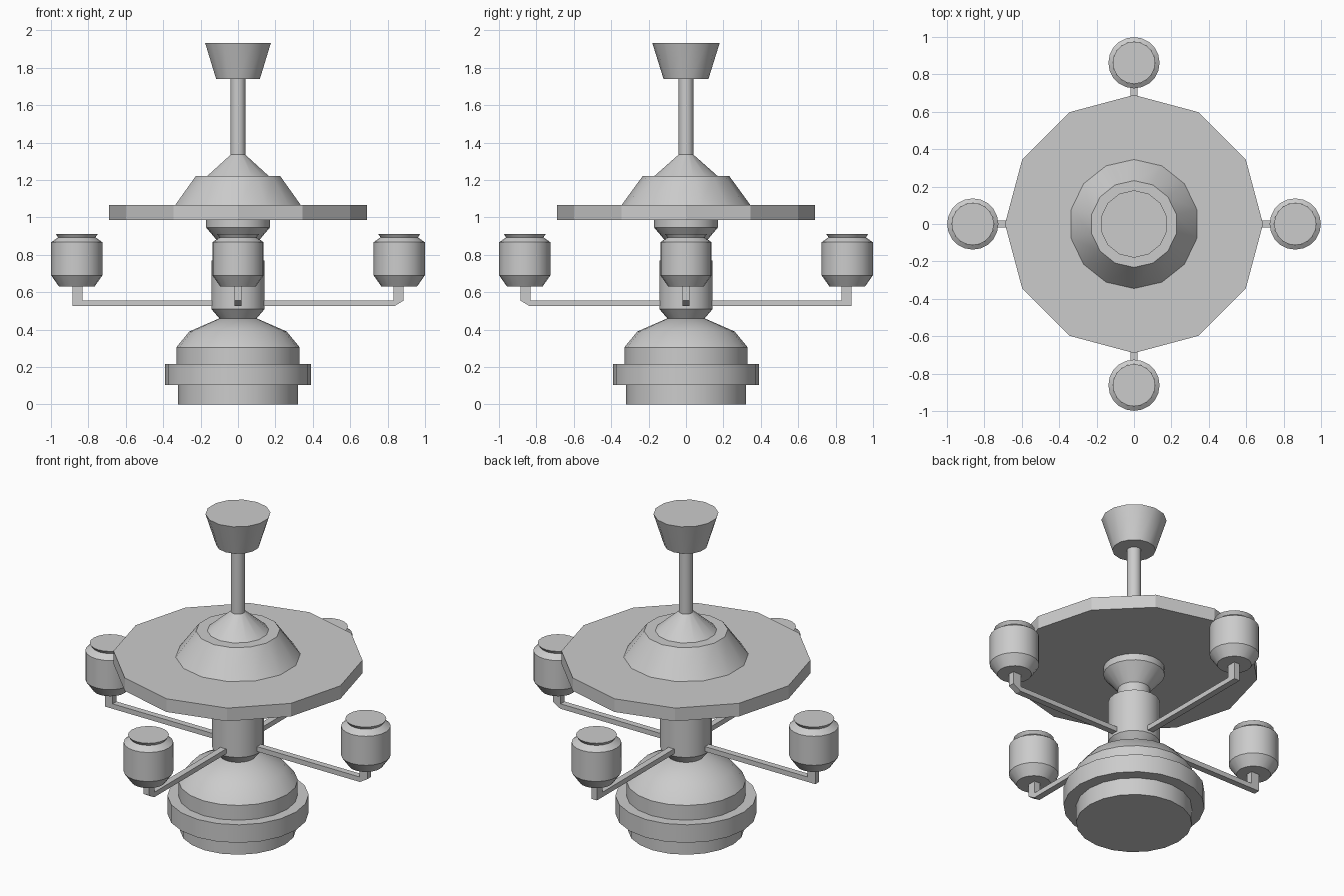
import bpy, bmesh
from math import sin, cos, pi, radians
from mathutils import Matrix

if "Cube" in bpy.data.objects:
    bpy.data.objects.remove(bpy.data.objects["Cube"])


def finish(name, bm, smooth=30):
    bmesh.ops.recalc_face_normals(bm, faces=bm.faces)
    mesh = bpy.data.meshes.new(name)
    bm.to_mesh(mesh)
    bm.free()
    ob = bpy.data.objects.new(name, mesh)
    bpy.context.collection.objects.link(ob)
    if smooth:
        bpy.ops.object.select_all(action='DESELECT')
        ob.select_set(True)
        bpy.context.view_layer.objects.active = ob
        bpy.ops.object.shade_smooth_by_angle(angle=radians(smooth))
    return ob


def lathe(name, profile, sides=20, centre=(0, 0), smooth=29):
    """Closed turned solid from (radius, z) points, bottom to top."""
    bm = bmesh.new()
    rings = []
    for r, z in profile:
        rings.append([bm.verts.new((centre[0] + r * cos(pi / 2 + 2 * pi * i / sides),
                                    centre[1] + r * sin(pi / 2 + 2 * pi * i / sides), z))
                      for i in range(sides)])
    for a, b in zip(rings, rings[1:]):
        for i in range(sides):
            j = (i + 1) % sides
            bm.faces.new((a[i], a[j], b[j], b[i]))
    bm.faces.new(rings[0])
    bm.faces.new(rings[-1])
    return finish(name, bm, smooth)


def arm(name, outline, angle, half=0.019):
    """Bent bar: side outline (distance, z) given thickness, turned about z."""
    bm = bmesh.new()
    face = bm.faces.new([bm.verts.new((x, -half, z)) for x, z in outline])
    ext = bmesh.ops.extrude_face_region(bm, geom=[face])['geom']
    bmesh.ops.translate(bm, vec=(0, 2 * half, 0),
                        verts=[g for g in ext if isinstance(g, bmesh.types.BMVert)])
    bmesh.ops.rotate(bm, verts=bm.verts, matrix=Matrix.Rotation(angle, 3, 'Z'))
    return finish(name, bm, 0)


# Stepped lower bowl
lathe("base_bowl", [(0.32, 0), (0.32, 0.105), (0.39, 0.105), (0.39, 0.215),
                    (0.33, 0.215), (0.33, 0.305), (0.26, 0.39), (0.10, 0.46)])

# Central column with flared neck
lathe("column", [(0.10, 0.46), (0.143, 0.51), (0.143, 0.77), (0.09, 0.77),
                 (0.09, 0.85), (0.17, 0.945), (0.17, 0.985)])

# Wide faceted disc and the hub on it
lathe("disc", [(0.69, 0.985), (0.69, 1.065)], sides=12, smooth=0)
lathe("hub", [(0.345, 1.065), (0.232, 1.22), (0.17, 1.22), (0.04, 1.335)], sides=14)

# Hanging rod and ceiling cap
lathe("rod", [(0.04, 1.335), (0.04, 1.74)], sides=12, smooth=31)
lathe("ceiling_cap", [(0.12, 1.74), (0.18, 1.932)], sides=14)

# Four arms, two with chamfered elbows, each carrying a cup
square = [(0.13, 0.525), (0.885, 0.525), (0.885, 0.635),
          (0.832, 0.635), (0.832, 0.555), (0.13, 0.555)]
chamfered = [(0.13, 0.525), (0.835, 0.525), (0.885, 0.555), (0.885, 0.635),
             (0.832, 0.635), (0.832, 0.555), (0.13, 0.555)]
cup = [(0.095, 0.63), (0.137, 0.69), (0.137, 0.867), (0.10, 0.893), (0.113, 0.912)]
for label, angle, shape in (("right", 0, chamfered), ("back", pi / 2, square),
                            ("left", pi, square), ("front", -pi / 2, chamfered)):
    arm(label + "_arm", shape, angle)
    lathe(label + "_cup", cup, centre=(0.862 * cos(angle), 0.862 * sin(angle)))
